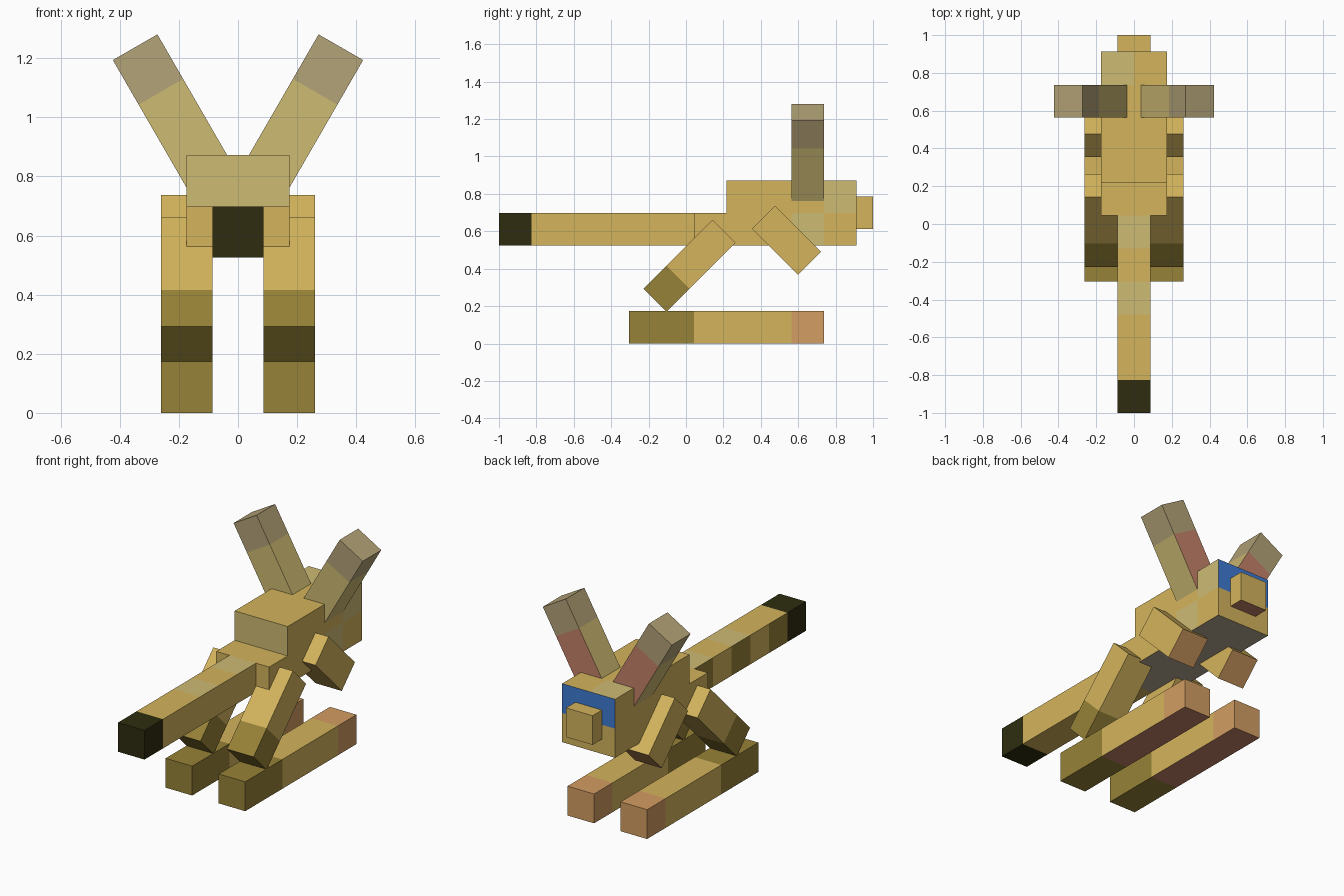
import bpy, bmesh, math
from mathutils import Matrix, Vector

if "Cube" in bpy.data.objects:
    bpy.data.objects.remove(bpy.data.objects["Cube"])

U = 0.174  # one block unit


def linear(c):
    c /= 255
    return c / 12.92 if c <= 0.04045 else ((c + 0.055) / 1.055) ** 2.4


PALETTE = {
    "gold": (212, 180, 92), "pale_gold": (206, 187, 116), "olive": (151, 130, 55),
    "near_black": (46, 44, 15), "orange_tan": (211, 157, 98), "grey_tan": (180, 163, 119),
    "rose_brown": (196, 130, 106), "blue": (62, 122, 212), "belly_grey": (184, 171, 146),
}
NAMES = list(PALETTE)
MATS = []
for name, rgb in PALETTE.items():
    m = bpy.data.materials.new(name)
    m.diffuse_color = (*[linear(c) for c in rgb], 1)
    m.use_nodes = True
    m.node_tree.nodes["Principled BSDF"].inputs["Base Color"].default_value = m.diffuse_color
    MATS.append(m)


def block(name, lo, hi, rule, cuts=(), matrix=Matrix()):
    """Box from lo to hi, sliced at (axis, position) cuts, coloured by rule(centre, normal)."""
    lo, hi = Vector(lo), Vector(hi)
    bm = bmesh.new()
    bmesh.ops.create_cube(bm, size=1)
    for v in bm.verts:
        v.co = Vector([l + (c + 0.5) * (h - l) for c, l, h in zip(v.co, lo, hi)])
    for axis, pos in cuts:
        no = Vector((0, 0, 0))
        no[axis] = 1
        bmesh.ops.bisect_plane(bm, geom=bm.verts[:] + bm.edges[:] + bm.faces[:],
                               plane_co=no * pos, plane_no=no)
    bm.normal_update()
    for f in bm.faces:
        f.material_index = NAMES.index(rule(f.calc_center_median(), f.normal))
    bm.transform(matrix)
    bmesh.ops.recalc_face_normals(bm, faces=bm.faces[:])
    me = bpy.data.meshes.new(name)
    bm.to_mesh(me)
    bm.free()
    for m in MATS:
        me.materials.append(m)
    ob = bpy.data.objects.new(name, me)
    bpy.context.collection.objects.link(ob)
    return ob


# Tail: dark tip, pale patches on top, olive bands on the left side
def tail_rule(c, n):
    if c.y < -0.826:
        return "near_black"
    cell = int((c.y + 0.826) / U)
    if n.z > 0.5 and cell in (2, 4):
        return "pale_gold"
    if n.x < -0.5 and cell % 2 == 0:
        return "olive"
    return "gold"


block("tail", (-U / 2, -1, 0.525), (U / 2, 0.044, 0.698), tail_rule,
      [(1, -0.826 + i * U) for i in range(5)])


# Low rump and the taller body with the face on its rear end
def rump_rule(c, n):
    return "belly_grey" if n.z < -0.5 else "gold"


def body_rule(c, n):
    high, head = c.z > 0.698, c.y > 0.737
    if n.z < -0.5:
        return "belly_grey"
    if n.y > 0.5:
        return "blue" if high else "gold"
    if n.y < -0.5:
        return "pale_gold"
    if n.z > 0.5:
        return "pale_gold" if head and c.x < 0 else "gold"
    if n.x > 0.5 and ((head and high) or (0.563 < c.y < 0.737 and not high)):
        return "pale_gold"
    return "gold"


block("rump", (-U, 0.044, 0.525), (U, 0.217, 0.698), rump_rule)
block("body", (-U, 0.217, 0.525), (U, 0.912, 0.872), body_rule,
      [(2, 0.698), (1, 0.563), (1, 0.737), (0, 0)])

# Muzzle
block("muzzle", (-U / 2, 0.912, 0.612), (U / 2, 1, 0.785),
      lambda c, n: "rose_brown" if n.z < -0.5 else "gold")


# Paired parts
def foot_rule(c, n):
    if c.y < 0.043:
        return "olive"
    if n.z < -0.5:
        return "rose_brown"
    return "orange_tan" if c.y > 0.563 else "gold"


def ear_rule(c, n):
    if c.z > 2 * U:
        return "grey_tan"
    return "rose_brown" if n.y > 0.5 else "pale_gold"


for side, s in (("left", -1), ("right", 1)):
    x0, x1 = sorted((s * 0.087, s * 0.261))
    block(side + "_foot", (x0, -0.305, 0), (x1, 0.737, U), foot_rule,
          [(1, 0.043), (1, 0.563)])

    # Thigh hangs down toward -y, its lower third olive
    lean = Matrix.Translation((0, 0.019, 0.415)) @ Matrix.Rotation(math.radians(45), 4, "X")
    block(side + "_thigh", (x0, -1.5 * U, -U / 2), (x1, 1.5 * U, U / 2),
          lambda c, n: "olive" if c.y < -0.5 * U else "gold", [(1, -0.5 * U)], lean)

    # Arm hangs down toward +y with a tan paw end
    reach = Matrix.Translation((0, 0.538, 0.552)) @ Matrix.Rotation(math.radians(-45), 4, "X")
    block(side + "_arm", (x0, -U, -U / 2), (x1, U, U / 2),
          lambda c, n: "orange_tan" if n.y > 0.5 else "gold", (), reach)

    # Ear splayed outward, tip a different shade
    splay = Matrix.Translation((s * 0.087, 0, 0.785)) @ Matrix.Rotation(s * math.radians(30), 4, "Y")
    block(side + "_ear", (-U / 2, 0.563, 0), (U / 2, 0.737, 3 * U), ear_rule,
          [(2, 2 * U)], splay)
